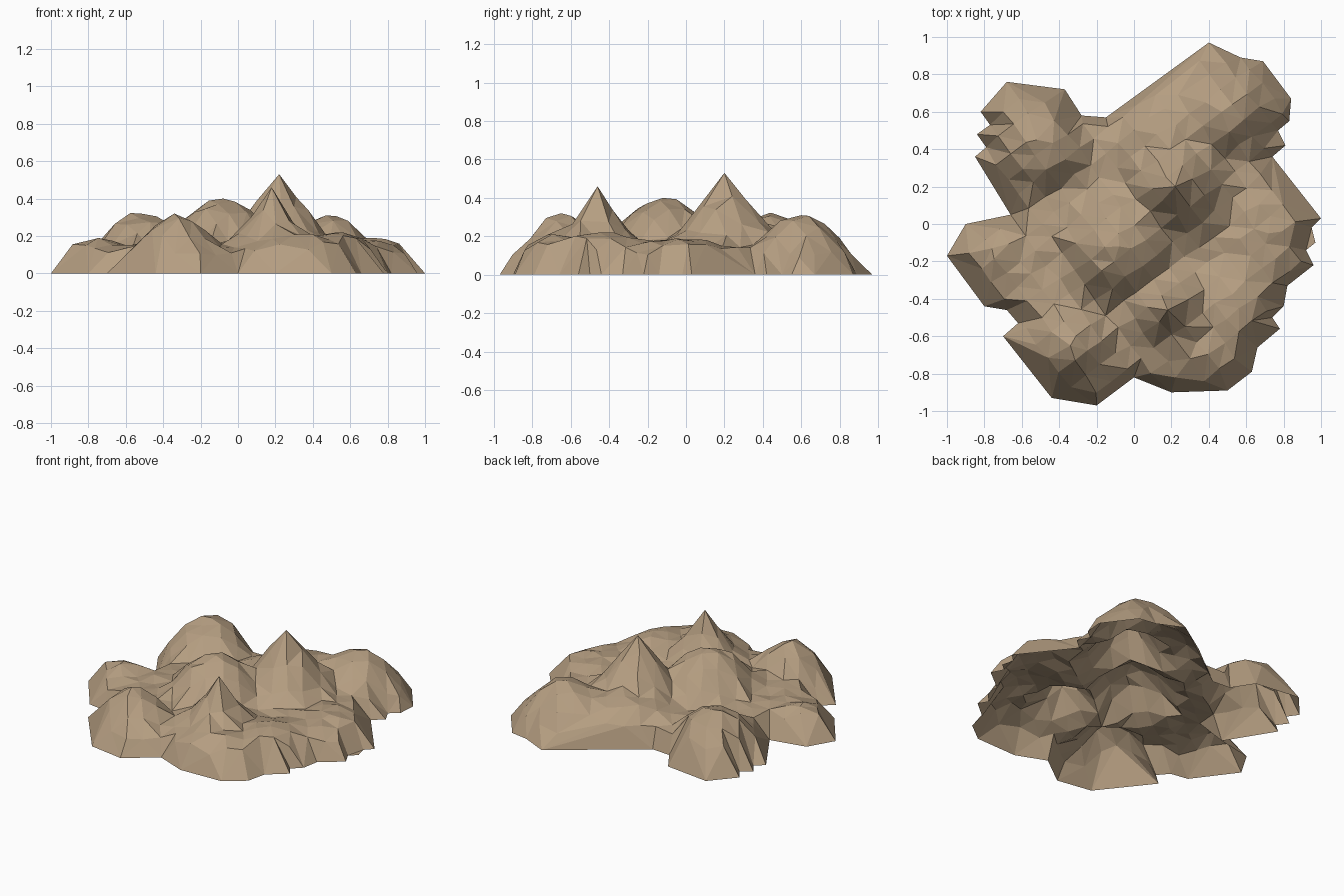
import bpy
import math
import random
from mathutils import Vector, Matrix
from mathutils.geometry import delaunay_2d_cdt, intersect_point_line

random.seed(4)

cube = bpy.data.objects.get("Cube")
if cube:
    bpy.data.objects.remove(cube, do_unlink=True)

# Sandy stone material
stone = bpy.data.materials.new("sandy_stone")
stone.use_nodes = True
stone_colour = (0.46, 0.34, 0.22, 1)
stone.diffuse_color = stone_colour
shader = stone.node_tree.nodes["Principled BSDF"]
shader.inputs["Base Color"].default_value = stone_colour
shader.inputs["Roughness"].default_value = 0.9

# Ground outline of the rock, with its notched edges
back_edge = [(-.68, .76), (-.37, .72), (-.28, .58), (-.15, .57), (.4, .97),
             (.57, .89), (.69, .87), (.84, .67), (.83, .55), (.77, .5)]
right_edge = [(.81, .42), (.74, .36), (1, .03), (.95, -.02), (.97, -.1),
              (.92, -.14), (.96, -.22), (.82, -.33), (.8, -.44), (.74, -.5),
              (.78, -.56), (.66, -.66)]
front_edge = [(.63, -.79), (.5, -.89), (.2, -.9), (0, -.82), (-.2, -.97),
              (-.44, -.93), (-.7, -.6), (-.62, -.53), (-.68, -.46)]
left_edge = [(-.8, -.44), (-1, -.17), (-.9, 0), (-.66, .05), (-.85, .36),
             (-.79, .41), (-.84, .48), (-.77, .53), (-.82, .6)]
outline = [Vector(p) for p in back_edge + right_edge + front_edge + left_edge]

# Peaks and domes: x, y, height, steepness, power (one is a cone, two a dome)
hills = [
    (.22, .2, .53, 1.25, 1),
    (.18, -.46, .46, 1.4, 1),
    (-.08, -.12, .40, 2.6, 2),
    (-.52, .45, .32, 1.9, 2),
    (-.34, -.65, .32, 3.6, 2),
    (.47, .6, .31, 2.5, 2),
    (-.76, -.13, .19, 1.2, 2),
    (.72, -.05, .19, .6, 2),
    (.3, -.72, .21, .7, 2),
    (.56, -.45, .22, .9, 2),
    (.12, .48, .25, .9, 2),
]
LOW_GROUND = .15
SHOULDER = .2
CELL = .1


def edge_distance(point):
    """Distance from a ground point to the nearest stretch of outline."""
    nearest = math.inf
    for a, b in zip(outline, outline[1:] + outline[:1]):
        hit, t = intersect_point_line(point, a, b)
        hit = a.lerp(b, min(1, max(0, t)))
        nearest = min(nearest, (point - hit).length)
    return nearest


def is_inside(point):
    inside = False
    for a, b in zip(outline, outline[1:] + outline[:1]):
        if (a.y > point.y) != (b.y > point.y):
            cross = a.x + (point.y - a.y) / (b.y - a.y) * (b.x - a.x)
            if point.x < cross:
                inside = not inside
    return inside


def rock_height(point):
    """Highest hill at a point, rounded down to the ground at the outline."""
    height = LOW_GROUND
    for x, y, top, steepness, power in hills:
        reach = (point - Vector((x, y))).length
        height = max(height, top - steepness * reach ** power)
    t = min(1, edge_distance(point) / SHOULDER)
    return height * math.sqrt(1 - (1 - t) ** 2)


# Scatter points: every summit, then a turned grid between them
summits = [Vector(hill[:2]) for hill in hills]
points = list(summits)
turn = Matrix.Rotation(math.radians(36.5), 2)
for i in range(-14, 15):
    for j in range(-14, 15):
        jitter = Vector((random.uniform(-.012, .012), random.uniform(-.012, .012)))
        point = turn @ Vector((i * CELL, j * CELL)) + jitter
        near_summit = min((point - s).length for s in summits) < CELL * .55
        if is_inside(point) and not near_summit and edge_distance(point) > CELL * .4:
            points.append(point)

# Join them into one open faceted shell
count = len(outline)
border = [(i, (i + 1) % count) for i in range(count)]
flat, _, faces, _, _, _ = delaunay_2d_cdt(outline + points, border, [], 1, 1e-5)
verts = []
for p in flat:
    on_edge = edge_distance(p) < 1e-3
    is_summit = any((p - s).length < 1e-3 for s in summits)
    rough = 0 if on_edge or is_summit else random.uniform(-.012, .012)
    verts.append((p.x, p.y, 0 if on_edge else rock_height(p) + rough))

mesh = bpy.data.meshes.new("rock_formation")
mesh.from_pydata(verts, [], faces)
mesh.materials.append(stone)
mesh.update()
if sum(face.normal.z for face in mesh.polygons) < 0:
    mesh.flip_normals()
rock = bpy.data.objects.new("rock_formation", mesh)
bpy.context.collection.objects.link(rock)
